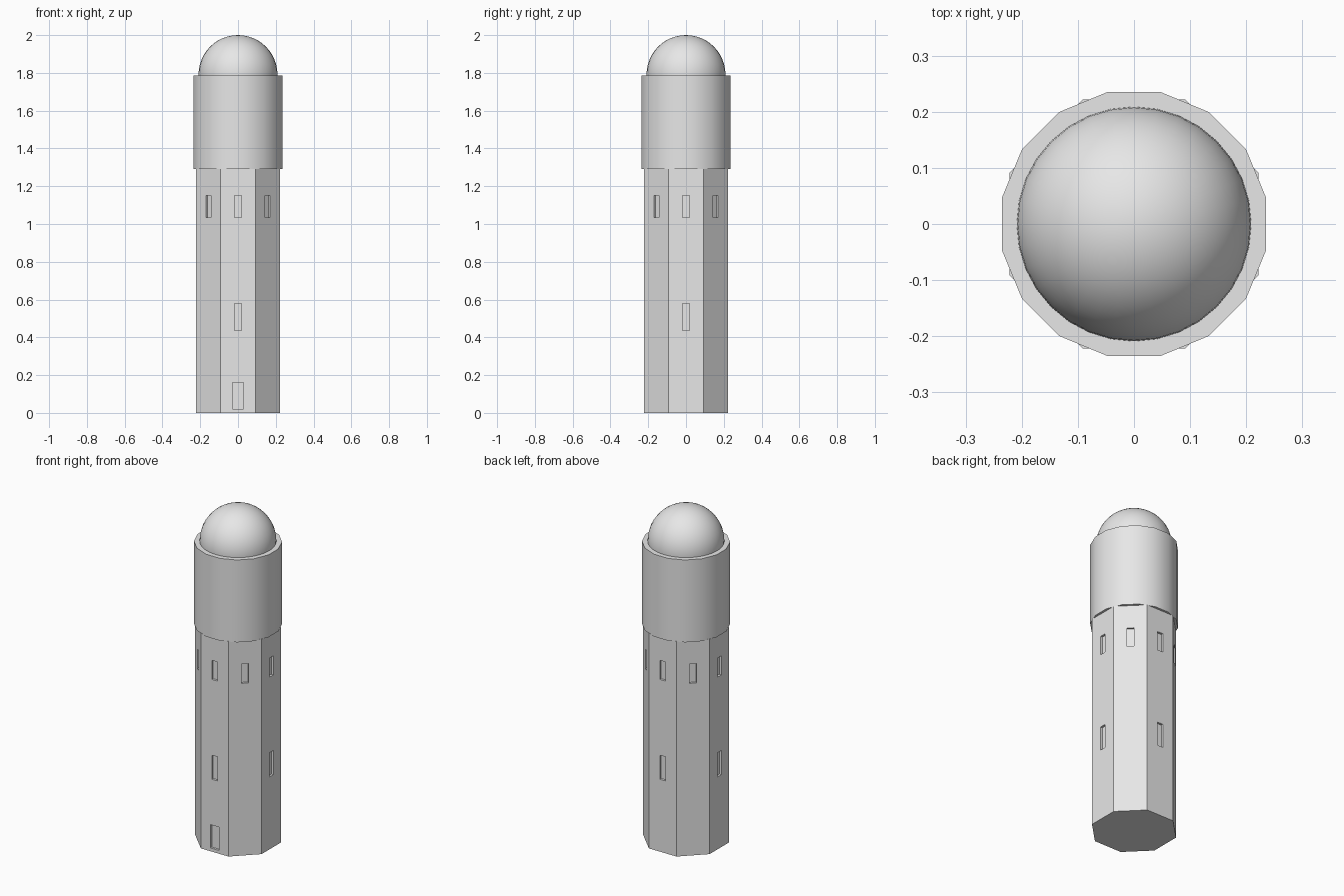
import bpy, bmesh, math
from mathutils import Matrix, Vector

if "Cube" in bpy.data.objects:
    bpy.data.objects.remove(bpy.data.objects["Cube"])

R = 0.24                                   # corner radius of shaft and drum
APOTHEM = R * math.cos(math.pi / 8)        # distance to the flat sides of the shaft
DEPTH = 0.013                              # recess depth of the openings

grey = bpy.data.materials.new("light_grey")
grey.diffuse_color = (0.8, 0.8, 0.8, 1)
grey.use_nodes = True
grey.node_tree.nodes["Principled BSDF"].inputs["Base Color"].default_value = grey.diffuse_color


def make_object(name, bm):
    bmesh.ops.recalc_face_normals(bm, faces=bm.faces)
    mesh = bpy.data.meshes.new(name)
    bm.to_mesh(mesh)
    bm.free()
    obj = bpy.data.objects.new(name, mesh)
    bpy.context.collection.objects.link(obj)
    mesh.materials.append(grey)
    return obj


def activate(obj):
    bpy.ops.object.select_all(action='DESELECT')
    obj.select_set(True)
    bpy.context.view_layer.objects.active = obj


def prism(name, sides, z0, z1):
    bm = bmesh.new()
    m = Matrix.Translation((0, 0, (z0 + z1) / 2)) @ Matrix.Rotation(math.pi / sides, 4, 'Z')
    bmesh.ops.create_cone(bm, cap_ends=True, segments=sides, radius1=R, radius2=R,
                          depth=z1 - z0, matrix=m)
    return make_object(name, bm)


def add_opening(bm, side, width, z0, z1):
    # box reaching DEPTH into the given side (0 = front, counted in eighths)
    m = (Matrix.Rotation(side * math.pi / 4, 4, 'Z')
         @ Matrix.Translation((0, -APOTHEM, (z0 + z1) / 2))
         @ Matrix.Diagonal((width, 2 * DEPTH, z1 - z0, 1)))
    bmesh.ops.create_cube(bm, size=1, matrix=m)


# Octagonal shaft
shaft = prism("tower_shaft", 8, 0, 1.292)

# Recessed windows and door
bm = bmesh.new()
for side in range(8):
    add_opening(bm, side, 0.038, 1.035, 1.15)
    if side % 2 == 0:
        add_opening(bm, side, 0.038, 0.435, 0.58)
add_opening(bm, 0, 0.056, 0.02, 0.16)
cutter = make_object("opening_cutter", bm)
cutter.hide_render = True

mod = shaft.modifiers.new("openings", 'BOOLEAN')
mod.operation = 'DIFFERENCE'
mod.solver = 'EXACT'
mod.object = cutter
activate(shaft)
bpy.ops.object.modifier_apply(modifier=mod.name)
bpy.data.objects.remove(cutter, do_unlink=True)

# Sixteen-sided drum with smooth sides
drum = prism("upper_drum", 16, 1.29, 1.785)
activate(drum)
bpy.ops.object.shade_smooth_by_angle(angle=math.radians(30))

# Hemispherical dome
bm = bmesh.new()
bmesh.ops.create_uvsphere(bm, u_segments=32, v_segments=24, radius=0.209,
                          matrix=Matrix.Translation((0, 0, 1.791)))
low = [v for v in bm.verts if v.co.z < 1.73]
bmesh.ops.delete(bm, geom=low, context='VERTS')
dome = make_object("dome", bm)
activate(dome)
bpy.ops.object.shade_smooth_by_angle(angle=math.radians(40))
